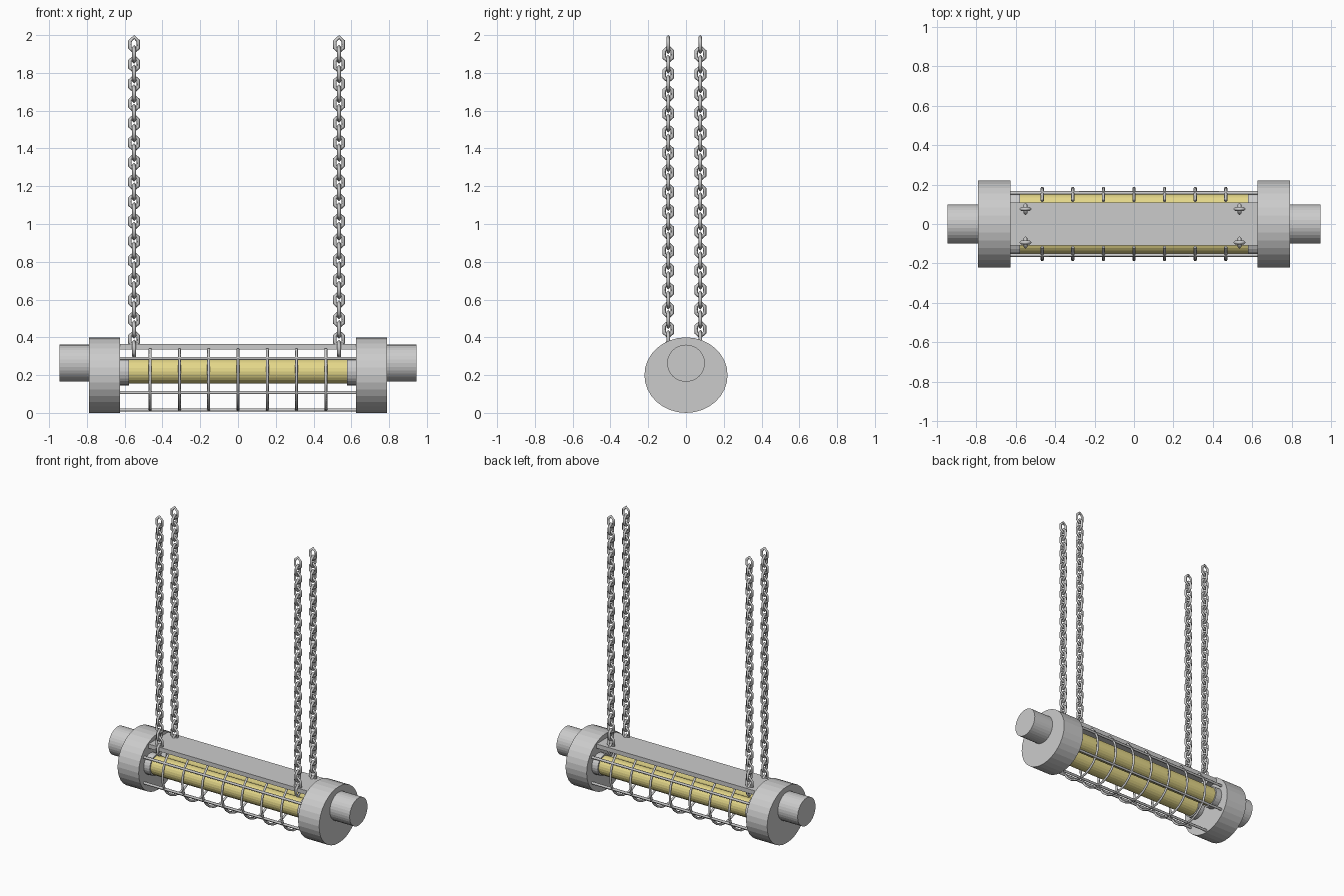
import bpy
import math
from mathutils import Vector

if "Cube" in bpy.data.objects:
    bpy.data.objects.remove(bpy.data.objects["Cube"])

glow = bpy.data.materials.new("tube_yellow")
glow.diffuse_color = (0.78, 0.68, 0.25, 1)
glow.use_nodes = True
glow.node_tree.nodes["Principled BSDF"].inputs["Base Color"].default_value = glow.diffuse_color


def x_cylinder(name, x0, x1, y, z, ry, rz, sides=32, mat=None):
    """Cylinder lying along x, with elliptical radii ry and rz."""
    bpy.ops.mesh.primitive_cylinder_add(vertices=sides, radius=1, depth=1)
    ob = bpy.context.object
    ob.name = name
    ob.rotation_euler = (0, math.pi / 2, 0)
    ob.scale = (rz, ry, abs(x1 - x0))
    ob.location = ((x0 + x1) / 2, y, z)
    if mat:
        ob.data.materials.append(mat)
    return ob


def wire(name, paths, radius, closed=False, res=0):
    """Round wire swept along polyline paths, converted to mesh."""
    cu = bpy.data.curves.new(name, 'CURVE')
    cu.dimensions = '3D'
    cu.bevel_depth = radius
    cu.bevel_resolution = res
    cu.use_fill_caps = True
    for pts in paths:
        sp = cu.splines.new('POLY')
        sp.points.add(len(pts) - 1)
        for p, co in zip(sp.points, pts):
            p.co = (*co, 1)
        sp.use_cyclic_u = closed
    ob = bpy.data.objects.new(name, cu)
    bpy.context.collection.objects.link(ob)
    bpy.ops.object.select_all(action='DESELECT')
    ob.select_set(True)
    bpy.context.view_layer.objects.active = ob
    bpy.ops.object.convert(target='MESH')
    return bpy.context.object


# end housings and stubs
for s, side in ((-1, "left"), (1, "right")):
    x_cylinder(f"end_housing_{side}", s * 0.625, s * 0.79, 0, 0.2, 0.22, 0.2)
    x_cylinder(f"end_stub_{side}", s * 0.78, s * 0.945, 0, 0.263, 0.1, 0.098)

# lamp tubes with sockets
for t, pos in ((-1, "front"), (1, "back")):
    y = t * 0.088
    x_cylinder(f"lamp_tube_{pos}", -0.59, 0.59, y, 0.22, 0.065, 0.065, 24, glow)
    for s, side in ((-1, "left"), (1, "right")):
        x_cylinder(f"socket_{pos}_{side}", s * 0.578, s * 0.63, y, 0.22, 0.075, 0.074, 24)

# top plate
bpy.ops.mesh.primitive_cube_add(size=1, location=(0, 0, 0.35))
plate = bpy.context.object
plate.name = "top_plate"
plate.scale = (1.26, 0.22, 0.03)

# cage: hoops hanging below the plate and lengthwise rods
CZ, R = 0.198, 0.182


def ring(x, deg):
    a = math.radians(deg)
    return (x, R * math.cos(a), CZ + R * math.sin(a))


hoops = [[ring(0.155 * i, -230 + 280 * k / 18) for k in range(19)] for i in range(-3, 4)]
wire("cage_hoops", hoops, 0.008, res=1)
rods = [[ring(-0.63, d), ring(0.63, d)] for d in (30, -30, -90, -150, 150)]
wire("cage_rods", rods, 0.009, res=1)

# chains: pointed links alternating by a quarter turn
LEN, HALF_W, R_WIRE, PITCH = 0.1, 0.032, 0.01, 0.052
H = LEN / 2 - R_WIRE
W = HALF_W - R_WIRE
link = [(0, H), (W, H - 0.022), (W, -H + 0.022), (0, -H), (-W, -H + 0.022), (-W, H - 0.022)]
for x in (-0.55, 0.535):
    for y in (-0.094, 0.076):
        links = []
        for i in range(32):
            zc = 2.0 - LEN / 2 - i * PITCH
            if zc + LEN / 2 < 0.38:
                break
            links.append([(x + u, y, zc + v) if i % 2 == 0 else (x, y + u, zc + v)
                          for u, v in link])
        wire("hanging_chain", links, R_WIRE, closed=True)
